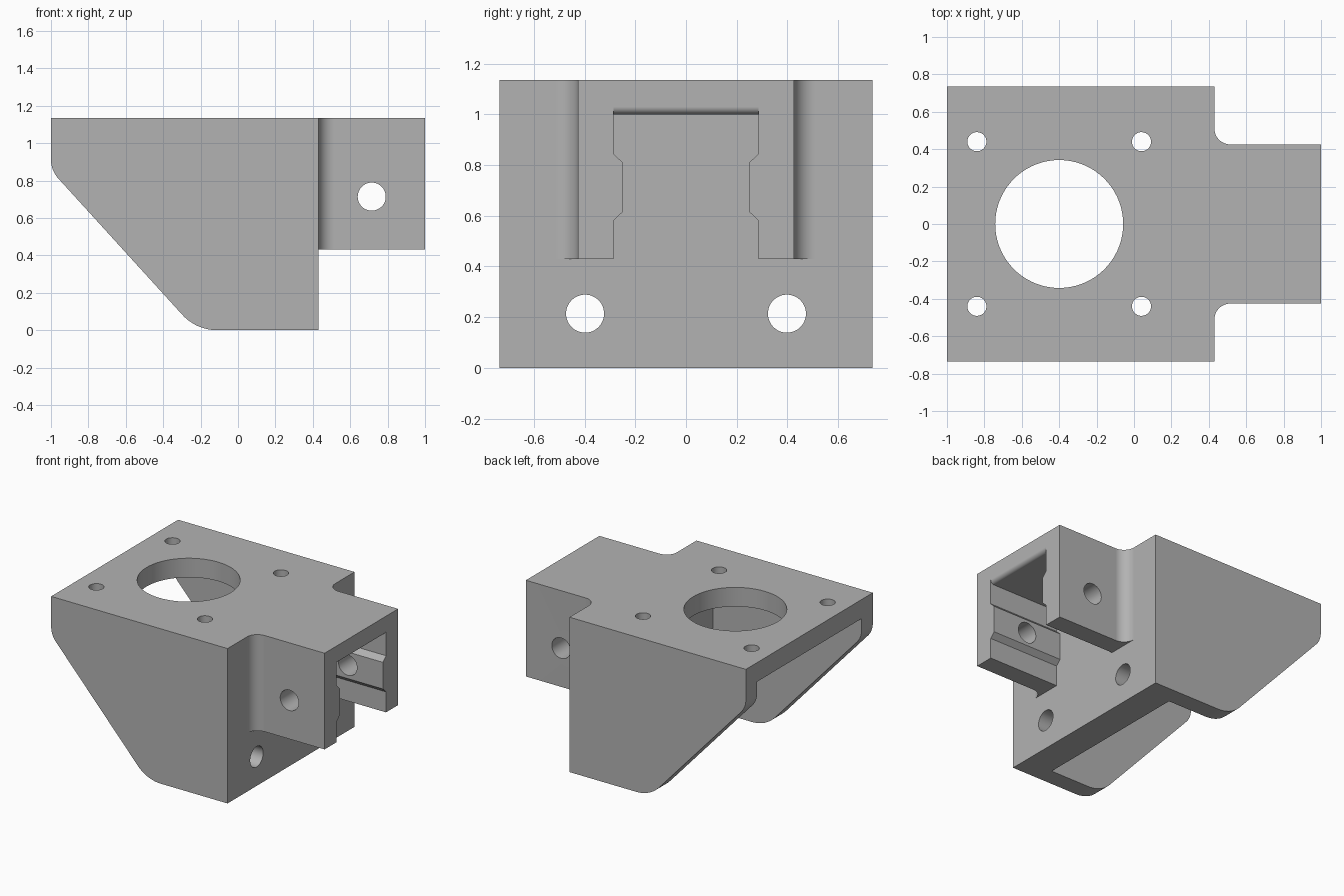
import bpy, bmesh, math
from mathutils import Vector

if "Cube" in bpy.data.objects:
    bpy.data.objects.remove(bpy.data.objects["Cube"])

TOP, HALF, ARM = 1.135, 0.735, 0.4255
STEP_X, STEP_Z = 0.43, 0.43      # where the arm meets the housing
SLOT = 0.286

grey = bpy.data.materials.new("plain grey")
grey.use_nodes = True
colour = (0.45, 0.45, 0.45, 1)
grey.diffuse_color = colour
grey.node_tree.nodes["Principled BSDF"].inputs["Base Color"].default_value = colour


def rounded(corners, steps=12):
    """Outline from (u, v) or (u, v, radius) corners, with the radii filleted."""
    out = []
    for i, c in enumerate(corners):
        p = Vector(c[:2])
        if len(c) == 2:
            out.append(p)
            continue
        a = (Vector(corners[i - 1][:2]) - p).normalized()
        b = (Vector(corners[(i + 1) % len(corners)][:2]) - p).normalized()
        half = a.angle(b) / 2
        centre = p + (a + b).normalized() * c[2] / math.sin(half)
        start = p + a * c[2] / math.tan(half) - centre
        end = p + b * c[2] / math.tan(half) - centre
        sweep = start.angle(end)
        for k in range(steps + 1):
            t = k / steps
            out.append(centre + (start * math.sin((1 - t) * sweep)
                                 + end * math.sin(t * sweep)) / math.sin(sweep))
    return out


def prism(name, outline, axis, low, high):
    """Extrude an outline along an axis; the outline uses the other two axes."""
    place = {"x": lambda p, d: (d, p[0], p[1]),
             "y": lambda p, d: (p[0], d, p[1]),
             "z": lambda p, d: (p[0], p[1], d)}[axis]
    bm = bmesh.new()
    face = bm.faces.new([bm.verts.new(place(p, low)) for p in outline])
    new = bmesh.ops.extrude_face_region(bm, geom=[face])["geom"]
    shift = Vector(place((0, 0), high - low))
    bmesh.ops.translate(bm, vec=shift, verts=[v for v in new if isinstance(v, bmesh.types.BMVert)])
    bmesh.ops.recalc_face_normals(bm, faces=bm.faces)
    mesh = bpy.data.meshes.new(name)
    bm.to_mesh(mesh)
    bm.free()
    obj = bpy.data.objects.new(name, mesh)
    mesh.materials.append(grey)
    bpy.context.collection.objects.link(obj)
    return obj


def circle(u, v, r, n=48):
    return [(u + r * math.cos(2 * math.pi * i / n), v + r * math.sin(2 * math.pi * i / n))
            for i in range(n)]


def combine(body, tool, operation="DIFFERENCE"):
    mod = body.modifiers.new("cut", "BOOLEAN")
    mod.operation, mod.solver, mod.object = operation, "EXACT", tool
    bpy.context.view_layer.objects.active = body
    bpy.ops.object.modifier_apply(modifier=mod.name)
    bpy.data.objects.remove(tool)


# Plan outline crossed with the side outline gives the solid bracket
half_plan = [(-1.2, HALF), (STEP_X, HALF), (STEP_X, ARM, 0.085), (1.2, ARM)]
plan = half_plan + [(p[0], -p[1], *p[2:]) for p in reversed(half_plan)]
bracket = prism("motor_bracket", rounded(plan), "z", -0.2, TOP)
side = [(-1, 1.4), (1, 1.4), (1, STEP_Z), (STEP_X, STEP_Z), (STEP_X, 0),
        (-0.223, 0, 0.25), (-1, 0.854, 0.15)]
combine(bracket, prism("side_shape", rounded(side), "y", -1, 1), "INTERSECT")

# Open motor bay under the top plate
bay = [(-1.3, -0.605), (0.205, -0.605), (0.205, 0.605), (-1.3, 0.605)]
combine(bracket, prism("motor_bay", bay, "z", -0.3, 0.995))

# Rail slot in the arm, with a rib on each side
half_slot = [(SLOT, 0.3), (SLOT, 0.58), (0.25, 0.615), (0.25, 0.81), (SLOT, 0.845), (SLOT, 1.0)]
slot = half_slot + [(-u, v) for u, v in reversed(half_slot)]
combine(bracket, prism("rail_slot", slot, "x", STEP_X, 1.1))

# Rounded lip over the slot entry
arc = [(0.97 + 0.03 * math.sin(a), 1.03 - 0.03 * math.cos(a))
       for a in (math.pi / 2 * i / 8 for i in range(9))]
lip = [(0.97, 0.9)] + arc + [(1.05, 1.03), (1.05, 0.9)]
combine(bracket, prism("slot_lip", lip, "y", -SLOT, SLOT))

# Shaft opening and motor screw holes in the top plate
combine(bracket, prism("shaft_opening", circle(-0.4, 0, 0.342, 72), "z", 0.9, 1.3))
for x in (-0.84, 0.04):
    for y in (-0.44, 0.44):
        combine(bracket, prism("screw_hole", circle(x, y, 0.051), "z", 0.9, 1.3))

# Mounting holes through the end wall and across the arm
for y in (-0.398, 0.398):
    combine(bracket, prism("wall_hole", circle(y, 0.214, 0.075), "x", 0.1, 0.6))
combine(bracket, prism("arm_hole", circle(0.715, 0.714, 0.075), "y", -0.6, 0.6))

# Smooth curves with sharp edges kept
bpy.ops.object.select_all(action="DESELECT")
bracket.select_set(True)
bpy.context.view_layer.objects.active = bracket
bpy.ops.object.shade_smooth_by_angle(angle=math.radians(25))
weighted = bracket.modifiers.new("even_shading", "WEIGHTED_NORMAL")
weighted.keep_sharp = True
